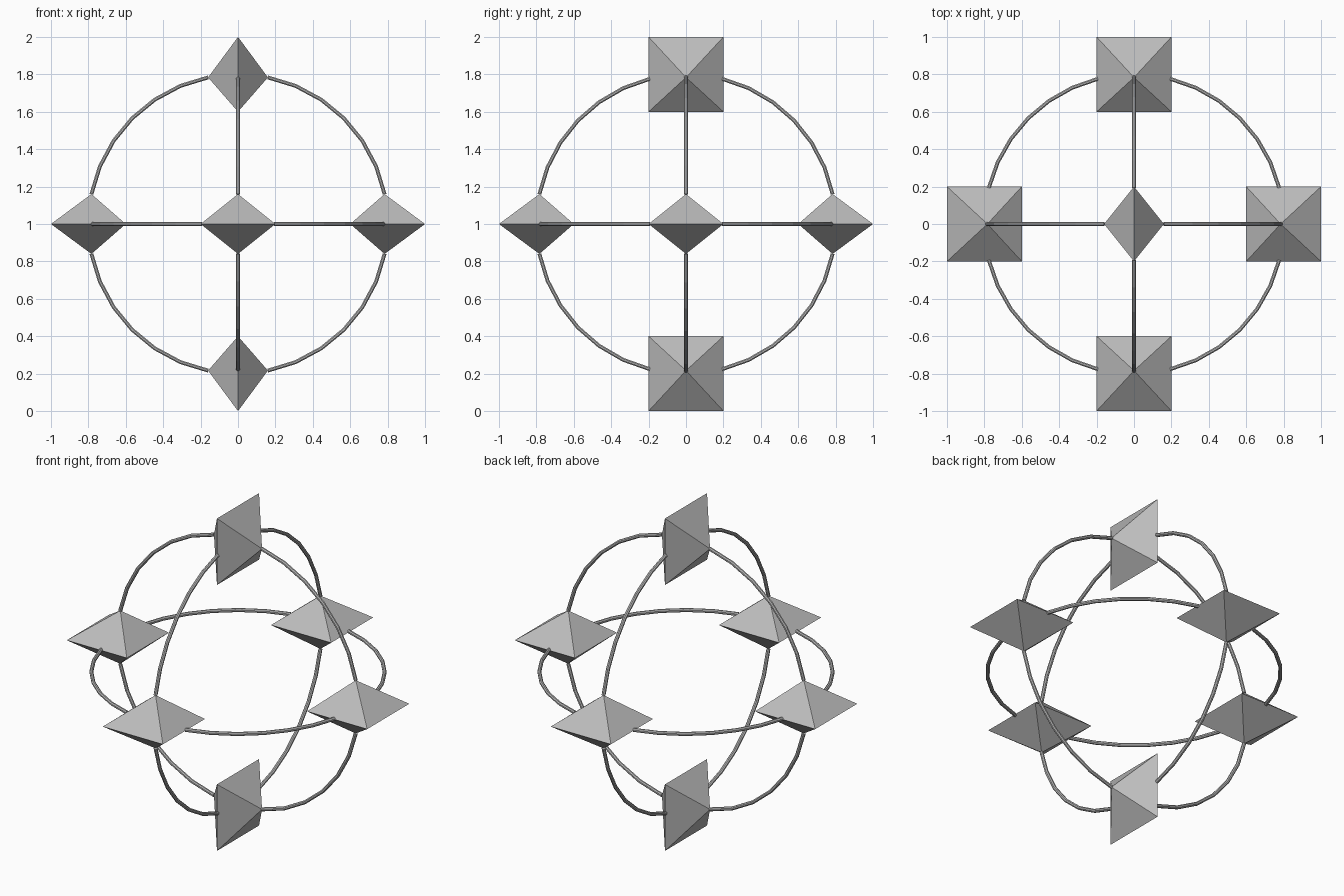
import bpy, bmesh
from math import sin, cos, radians, asin, pi
from mathutils import Vector

cube = bpy.data.objects.get("Cube")
if cube:
    bpy.data.objects.remove(cube, do_unlink=True)

CENTRE = Vector((0, 0, 1))
RING = 0.8        # ring radius
HALF = 0.2        # half width of a gem's square girdle
TIP = 0.16        # height of a gem's tips
ROD = 0.011       # rod radius
X, Y, Z = Vector((1, 0, 0)), Vector((0, 1, 0)), Vector((0, 0, 1))

grey = bpy.data.materials.new("grey")
grey.use_nodes = True
colour = (0.5, 0.5, 0.5, 1)
grey.diffuse_color = colour
grey.node_tree.nodes["Principled BSDF"].inputs["Base Color"].default_value = colour


def finish(name, bm):
    bmesh.ops.recalc_face_normals(bm, faces=bm.faces)
    mesh = bpy.data.meshes.new(name)
    bm.to_mesh(mesh)
    bm.free()
    mesh.materials.append(grey)
    bpy.context.collection.objects.link(bpy.data.objects.new(name, mesh))


def gem(name, out, side, axis):
    """Double pyramid: square girdle in the out/side plane, tips on the ring."""
    bm = bmesh.new()
    mid = CENTRE + out * RING
    girdle = [bm.verts.new(mid + out * a * HALF + side * b * HALF)
              for a, b in ((1, 1), (1, -1), (-1, -1), (-1, 1))]
    for s in (1, -1):
        tip = bm.verts.new(CENTRE + out * RING * cos(asin(TIP / RING)) + axis * s * TIP)
        for i in range(4):
            bm.faces.new((girdle[i], girdle[(i + 1) % 4], tip))
    finish(name, bm)


def arc(name, u, v, start, end, steps=6, sides=8):
    """Round rod bent along the ring from direction u towards v."""
    bm = bmesh.new()
    normal = u.cross(v)
    loops = []
    for i in range(steps + 1):
        t = radians(start + (end - start) * i / steps)
        out = u * cos(t) + v * sin(t)
        loops.append([bm.verts.new(CENTRE + out * RING + ROD * (
            out * cos((k + 0.5) * 2 * pi / sides) + normal * sin((k + 0.5) * 2 * pi / sides)))
            for k in range(sides)])
    for a, b in zip(loops, loops[1:]):
        for k in range(sides):
            n = (k + 1) % sides
            bm.faces.new((a[k], a[n], b[n], b[k]))
    bm.faces.new(loops[0])
    bm.faces.new(loops[-1])
    finish(name, bm)


# Six gems
gem("left_gem", X, Y, Z)
gem("right_gem", -X, Y, Z)
gem("back_gem", Y, X, Z)
gem("front_gem", -Y, X, Z)
gem("top_gem", Z, Y, X)
gem("bottom_gem", -Z, Y, X)

# Twelve rods: they meet gem tips at one angle and girdle edges at another
AT_TIP, AT_EDGE = 11.5, 14
for sx, nx in ((1, "left"), (-1, "right")):
    for sy, ny in ((1, "back"), (-1, "front")):
        arc(f"{ny}_{nx}_rod", X * sx, Y * sy, AT_EDGE, 90 - AT_EDGE)
for sz, nz in ((1, "top"), (-1, "bottom")):
    for s, nx, ny in ((1, "left", "back"), (-1, "right", "front")):
        arc(f"{nz}_{nx}_rod", X * s, Z * sz, AT_TIP, 90 - AT_TIP)
        arc(f"{nz}_{ny}_rod", Y * s, Z * sz, AT_TIP, 90 - AT_EDGE)
